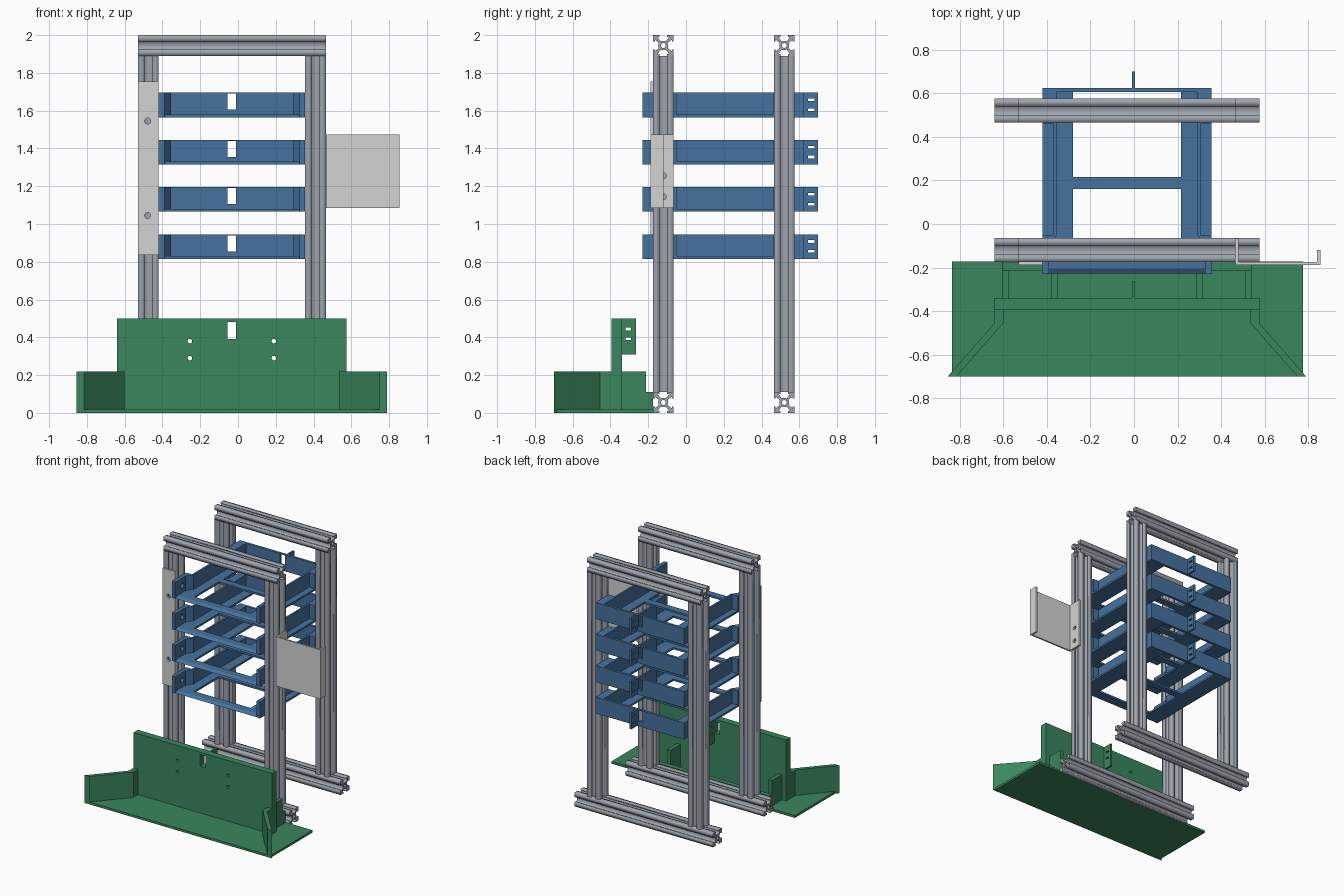
import bpy, bmesh, math
from mathutils import Vector, Matrix

if "Cube" in bpy.data.objects:
    bpy.data.objects.remove(bpy.data.objects["Cube"])

CX = -0.0325  # symmetry plane of the rack


def material(name, r, g, b):
    m = bpy.data.materials.new(name)
    m.diffuse_color = [((c / 255 + 0.055) / 1.055) ** 2.4 for c in (r, g, b)] + [1]
    m.use_nodes = True
    m.node_tree.nodes["Principled BSDF"].inputs["Base Color"].default_value = m.diffuse_color
    return m


METAL = material("aluminium grey", 158, 164, 174)
BLUE = material("tray blue", 70, 114, 158)
GREEN = material("base green", 58, 134, 94)
PALE = material("pale grey", 212, 212, 211)


def finish(name, bm, mat):
    bmesh.ops.recalc_face_normals(bm, faces=bm.faces)
    me = bpy.data.meshes.new(name)
    bm.to_mesh(me)
    bm.free()
    ob = bpy.data.objects.new(name, me)
    bpy.context.collection.objects.link(ob)
    if mat:
        me.materials.append(mat)
    return ob


def add_box(bm, x0, x1, y0, y1, z0, z1):
    size = Matrix.Diagonal((x1 - x0, y1 - y0, z1 - z0, 1))
    mid = Matrix.Translation(((x0 + x1) / 2, (y0 + y1) / 2, (z0 + z1) / 2))
    bmesh.ops.create_cube(bm, size=1, matrix=mid @ size)


def add_rod(bm, axis, loc, r, depth):
    rot = Matrix.Rotation(math.pi / 2, 4, 'Y' if axis == 'X' else 'X')
    bmesh.ops.create_cone(bm, cap_ends=True, segments=24, radius1=r, radius2=r,
                          depth=depth, matrix=Matrix.Translation(loc) @ rot)


def boxes(name, mat, *dims):
    bm = bmesh.new()
    for d in dims:
        add_box(bm, *d)
    return finish(name, bm, mat)


def prism(name, mat, pts, z0, z1, mirror=False):
    bm = bmesh.new()
    vs = [bm.verts.new((2 * CX - x if mirror else x, y, z0)) for x, y in pts]
    face = bm.faces.new(vs)
    ext = bmesh.ops.extrude_face_region(bm, geom=[face])['geom']
    bmesh.ops.translate(bm, vec=(0, 0, z1 - z0),
                        verts=[v for v in ext if isinstance(v, bmesh.types.BMVert)])
    return finish(name, bm, mat)


def cut(ob, dims=(), rods=()):
    bm = bmesh.new()
    for d in dims:
        add_box(bm, *d)
    for r in rods:
        add_rod(bm, *r)
    cutter = finish(ob.name + "_cutter", bm, None)
    cutter.hide_render = True
    cutter.hide_viewport = True
    cutter.display_type = 'WIRE'
    mod = ob.modifiers.new("cut", 'BOOLEAN')
    mod.operation = 'DIFFERENCE'
    mod.solver = 'EXACT'
    mod.object = cutter


# Slotted extrusion: one side of the profile, turned four times, plus a bore
SIDE = [(-.055, .055), (-.02, .055), (-.02, .045), (-.03, .045), (-.016, .025),
        (.016, .025), (.03, .045), (.02, .045), (.02, .055)]
PROFILE = []
for k in range(4):
    turn = Matrix.Rotation(-k * math.pi / 2, 2)
    PROFILE += [turn @ Vector(p) for p in SIDE]
BORE = [Vector((.013 * math.cos(a * math.pi / 8), .013 * math.sin(a * math.pi / 8)))
        for a in range(16)]


def extrusion(name, loc, length, along_x=False):
    cu = bpy.data.curves.new(name, 'CURVE')
    cu.dimensions = '2D'
    cu.fill_mode = 'BOTH'
    cu.extrude = length / 2
    for ring in (PROFILE, BORE):
        sp = cu.splines.new('POLY')
        sp.points.add(len(ring) - 1)
        for p, v in zip(sp.points, ring):
            p.co = (v.x, v.y, 0, 1)
        sp.use_cyclic_u = True
    cu.materials.append(METAL)
    ob = bpy.data.objects.new(name, cu)
    ob.location = loc
    if along_x:
        ob.rotation_euler = (0, math.pi / 2, 0)
    bpy.context.collection.objects.link(ob)
    bpy.ops.object.select_all(action='DESELECT')
    ob.select_set(True)
    bpy.context.view_layer.objects.active = ob
    bpy.ops.object.convert(target='MESH')


# Two upright frames
for tag, y in (("front", -0.12), ("rear", 0.52)):
    extrusion(tag + "_top_bar", (CX, y, 1.945), 0.995, True)
    extrusion(tag + "_bottom_bar", (CX, y, 0.055), 1.215, True)
    for side, s in (("left", -1), ("right", 1)):
        extrusion(f"{tag}_{side}_post", (CX + s * 0.4425, y, 1.0), 1.78)

# Four trays
WALL = [(-.42, -.23), (-.39, -.23), (-.39, -.10), (-.355, -.05), (-.355, .606), (-.42, .606),
        (-.42, .46), (-.37, .46), (-.37, -.05), (-.42, -.05)]
for i in range(4):
    z = 0.815 + 0.25 * i
    t = f"tray_{i + 1}_"
    boxes(t + "floor", BLUE,
          (-.42, -.28, -.20, .606, z, z + .015),
          (.215, .355, -.20, .606, z, z + .015),
          (-.28, .215, .16, .215, z, z + .015))
    # front strip with sloped leading edge
    bm = bmesh.new()
    ends = [[bm.verts.new((x, y, z + h)) for y, h in
             ((-.228, 0), (-.205, .015), (-.15, .015), (-.15, 0))] for x in (-.39, .325)]
    for e in ends:
        bm.faces.new(e)
    for a in range(4):
        b = (a + 1) % 4
        bm.faces.new((ends[0][a], ends[0][b], ends[1][b], ends[1][a]))
    finish(t + "front_strip", bm, BLUE)
    for side, flip in (("left", False), ("right", True)):
        w = prism(t + side + "_wall", BLUE, WALL, z, z + .13, flip)
        x = 2 * CX + .405 if flip else -.405
        cut(w, rods=[('X', (x, -.14, z + .07), .02, .08)])
    back = boxes(t + "back_wall", BLUE, (-.42, .355, .605, .625, z, z + .13))
    cut(back, [(-.055, -.01, .55, .68, z + .04, z + .125)])
    tab = boxes(t + "rear_tab", BLUE, (-.01, .005, .62, .70, z, z + .13))
    cut(tab, [(-.05, .05, .647, .68, z + h, z + h + .014) for h in (.033, .085)])

# Base: floor, front panel, wings, rear ribs and step
prism("base_floor", GREEN, [(-.835, -.70), (.775, -.70), (.775, -.172), (-.835, -.172)], 0, .018)
panel = boxes("base_panel", GREEN, (-.64, .575, -.395, -.34, .005, .50))
cut(panel,
    [(-.055, -.01, -.5, -.2, .39, .48)]
    + [(c - .035, c + .035, -.5, -.365, .255, .42) for c in (-.255, .19)],
    [('Y', (c, -.36, h), .012, .2) for c in (-.255, .19) for h in (.29, .38)])
WING = [(-.855, -.70), (-.815, -.70), (-.60, -.455), (-.60, -.39), (-.64, -.39), (-.64, -.455)]
for side, flip in (("left", False), ("right", True)):
    prism(side + "_wing", GREEN, WING, 0, .22, flip)
boxes("base_ribs", GREEN, *[(x, x + .03, -.345, -.213, .01, .22)
                            for x in (-.605, -.38, .285, .51)])
boxes("base_step", GREEN, (-.605, .54, -.215, -.175, .01, .11))
base_tab = boxes("base_tab", GREEN, (-.01, .005, -.345, -.265, .31, .50))
cut(base_tab, [(-.05, .05, -.32, -.29, h, h + .014) for h in (.385, .437)])

# Pale strip on the left post
strip = boxes("post_strip", PALE, (-.53, -.42, -.188, -.174, .835, 1.755))
cut(strip, rods=[('Y', (-.478, -.18, h), .016, .1) for h in (1.045, 1.545)])

# Side bracket on the right post
boxes("bracket_plate", PALE, (.47, .855, -.188, -.174, 1.085, 1.475),
      (.84, .855, -.18, -.12, 1.085, 1.475))
flange = boxes("bracket_flange", PALE, (.465, .48, -.188, -.066, 1.085, 1.475))
cut(flange, rods=[('X', (.47, -.12, h), .016, .1) for h in (1.145, 1.255)])
